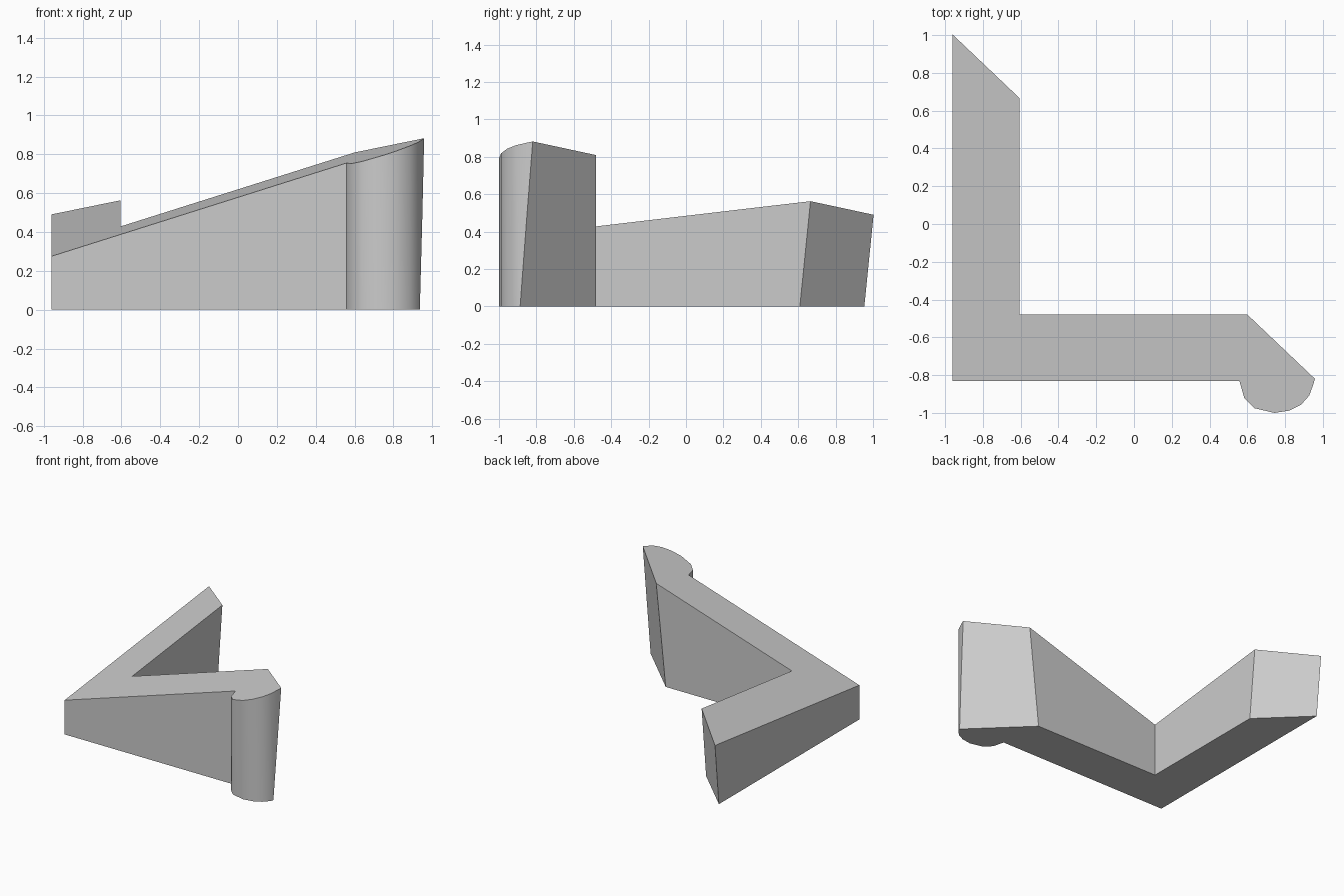
import bpy, bmesh, math
from mathutils import Vector

cube = bpy.data.objects.get("Cube")
if cube:
    bpy.data.objects.remove(cube, do_unlink=True)

# Single flat grey
grey = bpy.data.materials.new("light_grey")
grey.use_nodes = True
colour = (0.6, 0.6, 0.6, 1)
grey.diffuse_color = colour
grey.node_tree.nodes["Principled BSDF"].inputs["Base Color"].default_value = colour


def cut(bm, point, normal):
    """Remove everything on the normal's side of a plane and cap the opening."""
    geom = bm.verts[:] + bm.edges[:] + bm.faces[:]
    bmesh.ops.bisect_plane(bm, geom=geom, dist=1e-5, plane_co=Vector(point),
                           plane_no=Vector(normal).normalized(), clear_outer=True)
    rim = [e for e in bm.edges if e.is_boundary]
    bmesh.ops.holes_fill(bm, edges=rim, sides=0)


# L-shaped plan with a rounded pad at the front of the left arm
pad = [(0.558, -0.83), (0.584, -0.922), (0.637, -0.975), (0.743, -1.0),
       (0.822, -0.988), (0.885, -0.956), (0.928, -0.908), (0.949, -0.85),
       (0.96, -0.812)]
plan = [(-0.96, -0.83)] + pad + [(0.96, -0.48), (-0.605, -0.48),
                                 (-0.605, 1.3), (-0.96, 1.3)]

bm = bmesh.new()
base = bm.faces.new([bm.verts.new((x, y, 0)) for x, y in plan])
walls = bmesh.ops.extrude_face_region(bm, geom=[base])
top = [v for v in walls["geom"] if isinstance(v, bmesh.types.BMVert)]
bmesh.ops.translate(bm, verts=top, vec=(0, 0, 2))
bmesh.ops.recalc_face_normals(bm, faces=bm.faces)

# Sloping top, then one leaning plane that trims both arm ends
cut(bm, (-0.96, -0.83, 0.275), (-0.316, -0.1175, 1))
cut(bm, (0.022, 0, 0), (1, 1.03, -0.104))
bmesh.ops.recalc_face_normals(bm, faces=bm.faces)

mesh = bpy.data.meshes.new("corner_bracket")
bm.to_mesh(mesh)
bm.free()
mesh.materials.append(grey)
bracket = bpy.data.objects.new("corner_bracket", mesh)
bpy.context.collection.objects.link(bracket)

# Smooth only the rounded pad
bpy.ops.object.select_all(action="DESELECT")
bracket.select_set(True)
bpy.context.view_layer.objects.active = bracket
bpy.ops.object.shade_smooth_by_angle(angle=math.radians(40))
